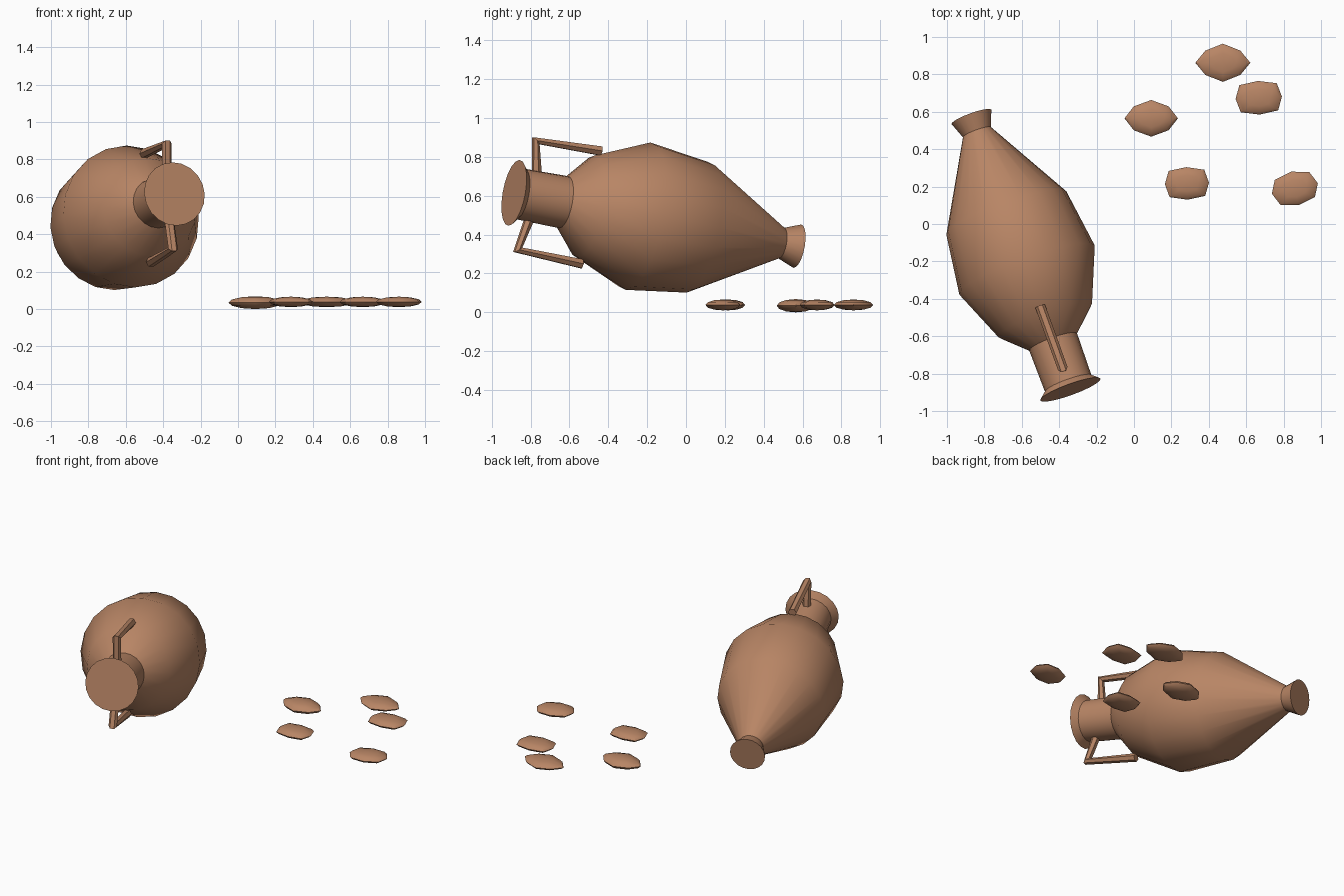
import bpy, bmesh, math
from mathutils import Vector, Matrix

cube = bpy.data.objects.get("Cube")
if cube:
    bpy.data.objects.remove(cube, do_unlink=True)

clay = bpy.data.materials.new("terracotta")
clay.use_nodes = True
COLOR = (0.48, 0.235, 0.13, 1)
clay.diffuse_color = COLOR
clay.node_tree.nodes["Principled BSDF"].inputs["Base Color"].default_value = COLOR

# Lying jar frame: local z runs from mouth to foot, local x points up
MOUTH = Vector((-0.34, -0.885, 0.615))
FOOT = Vector((-0.87, 0.575, 0.34))
axis = (FOOT - MOUTH).normalized()
up = Vector((0, 0, 1))
up = (up - axis * up.dot(axis)).normalized()
side = axis.cross(up)
FRAME = Matrix.Translation(MOUTH) @ Matrix((up, side, axis)).transposed().to_4x4()


def smooth(obj, angle=40):
    bpy.ops.object.select_all(action="DESELECT")
    obj.select_set(True)
    bpy.context.view_layer.objects.active = obj
    bpy.ops.object.shade_smooth_by_angle(angle=math.radians(angle))


def make_object(name, bm):
    bmesh.ops.recalc_face_normals(bm, faces=bm.faces)
    mesh = bpy.data.meshes.new(name)
    bm.to_mesh(mesh)
    bm.free()
    mesh.materials.append(clay)
    obj = bpy.data.objects.new(name, mesh)
    bpy.context.collection.objects.link(obj)
    smooth(obj)
    return obj


def lathe(name, profile, sides=20):
    """Closed turned solid; profile is (distance from mouth, radius)."""
    bm = bmesh.new()
    rings = []
    for t, r in profile:
        angles = [2 * math.pi * i / sides for i in range(sides)]
        rings.append([bm.verts.new((r * math.cos(a), r * math.sin(a), t)) for a in angles])
    for low, high in zip(rings, rings[1:]):
        for i in range(sides):
            j = (i + 1) % sides
            bm.faces.new((low[i], low[j], high[j], high[i]))
    bm.faces.new(rings[0])
    bm.faces.new(rings[-1])
    bm.transform(FRAME)
    return make_object(name, bm)


# Jar: flared rim, neck, belly and spread foot
lathe("jar_body", [(0, 0.172), (0.035, 0.132), (0.275, 0.136), (0.4, 0.266),
                   (0.69, 0.385), (1.02, 0.341), (1.486, 0.08), (1.575, 0.113)])


# Bent handles on opposite sides of the neck
def handle(name, sign):
    curve = bpy.data.curves.new(name, "CURVE")
    curve.dimensions = "3D"
    curve.bevel_depth = 0.027
    curve.bevel_resolution = 1
    curve.use_fill_caps = True
    spline = curve.splines.new("POLY")
    path = [(0.11, 0.1), (0.071, 0.285), (0.43, 0.295)]
    spline.points.add(len(path) - 1)
    for point, (t, r) in zip(spline.points, path):
        point.co = (*(FRAME @ Vector((sign * r, 0, t))), 1)
    curve.materials.append(clay)
    obj = bpy.data.objects.new(name, curve)
    bpy.context.collection.objects.link(obj)
    bpy.ops.object.select_all(action="DESELECT")
    obj.select_set(True)
    bpy.context.view_layer.objects.active = obj
    bpy.ops.object.convert(target="MESH")
    smooth(bpy.context.view_layer.objects.active, 30)


handle("upper_handle", 1)
handle("lower_handle", -1)


# Flat shards: centre, half sizes, corner fullness and turn in degrees
def shard(name, centre, half, fullness, turn):
    bm = bmesh.new()
    bmesh.ops.create_uvsphere(bm, u_segments=8, v_segments=6, radius=1)
    for v in bm.verts:
        if abs(v.co.x * v.co.y) > 0.01:
            v.co.x *= fullness
            v.co.y *= fullness
    bm.transform(Matrix.Translation(centre)
                 @ Matrix.Rotation(math.radians(turn), 4, "Z")
                 @ Matrix.Diagonal((*half, 1)))
    make_object(name, bm)


SHARDS = [
    ((0.092, 0.565, 0.034), (0.143, 0.098, 0.034), 0.92, 0),
    ((0.475, 0.862, 0.038), (0.147, 0.102, 0.028), 0.9, 0),
    ((0.667, 0.675, 0.038), (0.124, 0.09, 0.028), 1.14, 3),
    ((0.283, 0.217, 0.038), (0.118, 0.087, 0.028), 1.14, 2),
    ((0.86, 0.19, 0.038), (0.126, 0.092, 0.028), 1.06, 13),
]
for number, (centre, half, fullness, turn) in enumerate(SHARDS, 1):
    shard(f"shard_{number}", centre, half, fullness, turn)
